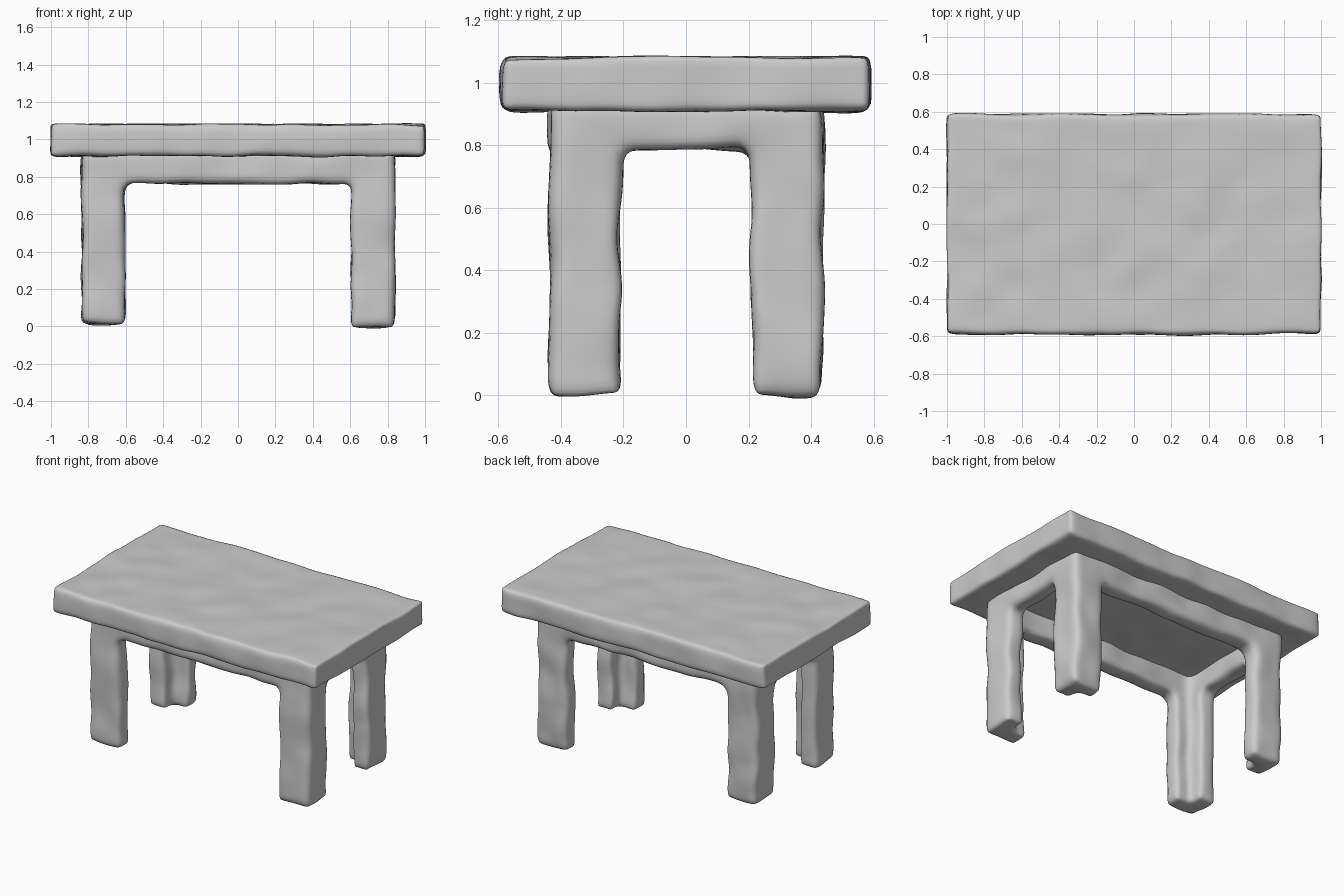
import bpy, bmesh
from mathutils import Matrix, Vector, noise

cube = bpy.data.objects.get("Cube")
if cube:
    bpy.data.objects.remove(cube, do_unlink=True)

GREY = (0.6, 0.6, 0.6, 1)
mat = bpy.data.materials.new("plain grey")
mat.use_nodes = True
mat.diffuse_color = GREY
mat.node_tree.nodes["Principled BSDF"].inputs["Base Color"].default_value = GREY


def add_box(bm, low, high):
    low, high = Vector(low), Vector(high)
    bmesh.ops.create_cube(bm, size=1, matrix=Matrix.Translation((low + high) / 2)
                          @ Matrix.Diagonal((high - low).to_4d()))


def soft_object(name, bm, rounds, wobble):
    """Fuse the boxes, round their edges and give them a hand-worked wobble."""
    mesh = bpy.data.meshes.new(name)
    bm.to_mesh(mesh)
    bm.free()
    obj = bpy.data.objects.new(name, mesh)
    bpy.context.collection.objects.link(obj)
    remesh = obj.modifiers.new("fuse", 'REMESH')
    remesh.mode = 'VOXEL'
    remesh.voxel_size = 0.02
    smooth = obj.modifiers.new("round", 'SMOOTH')
    smooth.factor = 0.5
    smooth.iterations = rounds
    graph = bpy.context.evaluated_depsgraph_get()
    soft = bpy.data.meshes.new_from_object(obj.evaluated_get(graph))
    obj.modifiers.clear()
    obj.data = soft
    for v in soft.vertices:
        v.co += wobble * noise.noise_vector(v.co * 5)
    soft.materials.clear()
    soft.materials.append(mat)
    soft.polygons.foreach_set("use_smooth", [True] * len(soft.polygons))
    return obj


# Thick table top
bm = bmesh.new()
add_box(bm, (-1, -0.59, 0.91), (1, 0.59, 1.08))
soft_object("table_top", bm, 10, 0.01)

# Frame: legs with an L-shaped section, joined by aprons
X, Y = 0.835, 0.437      # outer faces of the frame
WIDE, THICK = 0.23, 0.12
bm = bmesh.new()
for sx in (-1, 1):
    for sy in (-1, 1):
        foot = 0.015 if sx < 0 else 0.0
        for dx, dy in ((WIDE, THICK), (THICK, WIDE)):
            xs = sorted((sx * X, sx * (X - dx)))
            ys = sorted((sy * Y, sy * (Y - dy)))
            add_box(bm, (xs[0], ys[0], foot), (xs[1], ys[1], 0.94))
for s in (-1, 1):
    ys = sorted((s * Y, s * (Y - THICK)))
    add_box(bm, (-X, ys[0], 0.765), (X, ys[1], 0.94))
    xs = sorted((s * X, s * (X - THICK)))
    add_box(bm, (xs[0], -Y, 0.785), (xs[1], Y, 0.94))
soft_object("legs_and_aprons", bm, 9, 0.015)
